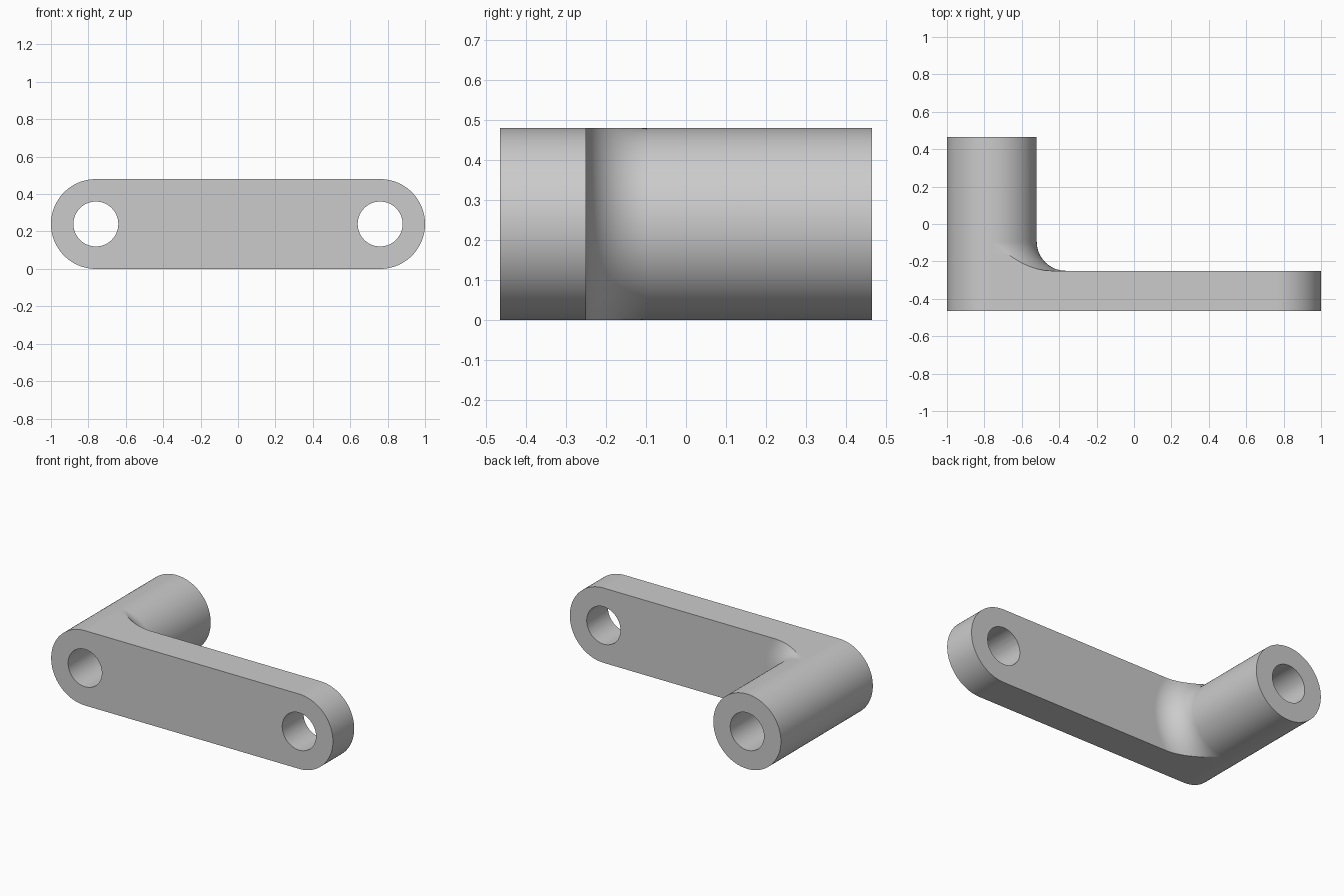
import bpy, bmesh
from math import sin, cos, asin, pi, sqrt

cube = bpy.data.objects.get("Cube")
if cube:
    bpy.data.objects.remove(cube, do_unlink=True)

R, BORE = 0.24, 0.12            # outer and bore radii
PIVOT = 0.76                    # distance of each bore from the middle
FRONT, PLATE, END = -0.466, -0.25, 0.466
FILLET = 0.155
STEPS, SEGS = 16, 48
MID = sqrt((R + FILLET) ** 2 - R ** 2)

grey = bpy.data.materials.new("satin grey")
grey.use_nodes = True
colour = (0.6, 0.6, 0.6, 1)
grey.diffuse_color = colour
grey.node_tree.nodes["Principled BSDF"].inputs["Base Color"].default_value = colour


def section(y, radius, shift=0.0, mid=None):
    """Half circle on the left, clipped arc on the right, flats between."""
    limit = asin(min(1, R / radius))
    left = [pi / 2 + pi * i / SEGS for i in range(SEGS + 1)]
    right = [limit * (2 * i / SEGS - 1) for i in range(SEGS + 1)]
    arc = [(shift + radius * cos(a), radius * sin(a)) for a in right]
    mid = arc[0][0] if mid is None else mid
    points = [(R * cos(a), R * sin(a)) for a in left]
    points += [(mid, -R)] + arc + [(mid, R)]
    return [(x - PIVOT, y, z + R) for x, z in points]


# Stations from the front of the arm, through the fillet, to the tube end
stations = [section(y, R, 2 * PIVOT, MID) for y in (FRONT, PLATE)]
for i in range(STEPS + 1):
    a = pi / 2 * i / STEPS
    stations.append(section(PLATE + FILLET * (1 - cos(a)),
                            R + FILLET * (1 - sin(a))))
stations.append(section(END, R))

# Loft the stations into one closed body
bm = bmesh.new()
rings = [[bm.verts.new(p) for p in s] for s in stations]
for lower, upper in zip(rings, rings[1:]):
    for i in range(len(lower)):
        j = (i + 1) % len(lower)
        bm.faces.new((lower[i], lower[j], upper[j], upper[i]))
bm.faces.new(rings[0])
bm.faces.new(rings[-1])
bmesh.ops.remove_doubles(bm, verts=bm.verts[:], dist=1e-5)
bmesh.ops.recalc_face_normals(bm, faces=bm.faces[:])
mesh = bpy.data.meshes.new("crank_arm")
bm.to_mesh(mesh)
bm.free()
mesh.materials.append(grey)
arm = bpy.data.objects.new("crank_arm", mesh)
bpy.context.collection.objects.link(arm)

# Bores through the tube and the free end
for name, x in (("tube_bore", -PIVOT), ("end_bore", PIVOT)):
    bpy.ops.mesh.primitive_cylinder_add(vertices=64, radius=BORE, depth=2,
                                        location=(x, 0, R), rotation=(pi / 2, 0, 0))
    cutter = bpy.context.object
    cutter.name = name
    cutter.hide_render = True
    cutter.data.materials.append(grey)
    cut = arm.modifiers.new(name, "BOOLEAN")
    cut.operation, cut.solver, cut.object = "DIFFERENCE", "EXACT", cutter
    bpy.context.view_layer.objects.active = arm
    bpy.ops.object.modifier_apply(modifier=name)
    bpy.data.objects.remove(cutter, do_unlink=True)

# Smooth curved walls, crisp rims
bpy.ops.object.select_all(action="DESELECT")
arm.select_set(True)
bpy.context.view_layer.objects.active = arm
bpy.ops.object.shade_smooth_by_angle(angle=pi / 6)
weighted = arm.modifiers.new("flat_face_normals", "WEIGHTED_NORMAL")
weighted.keep_sharp = True
